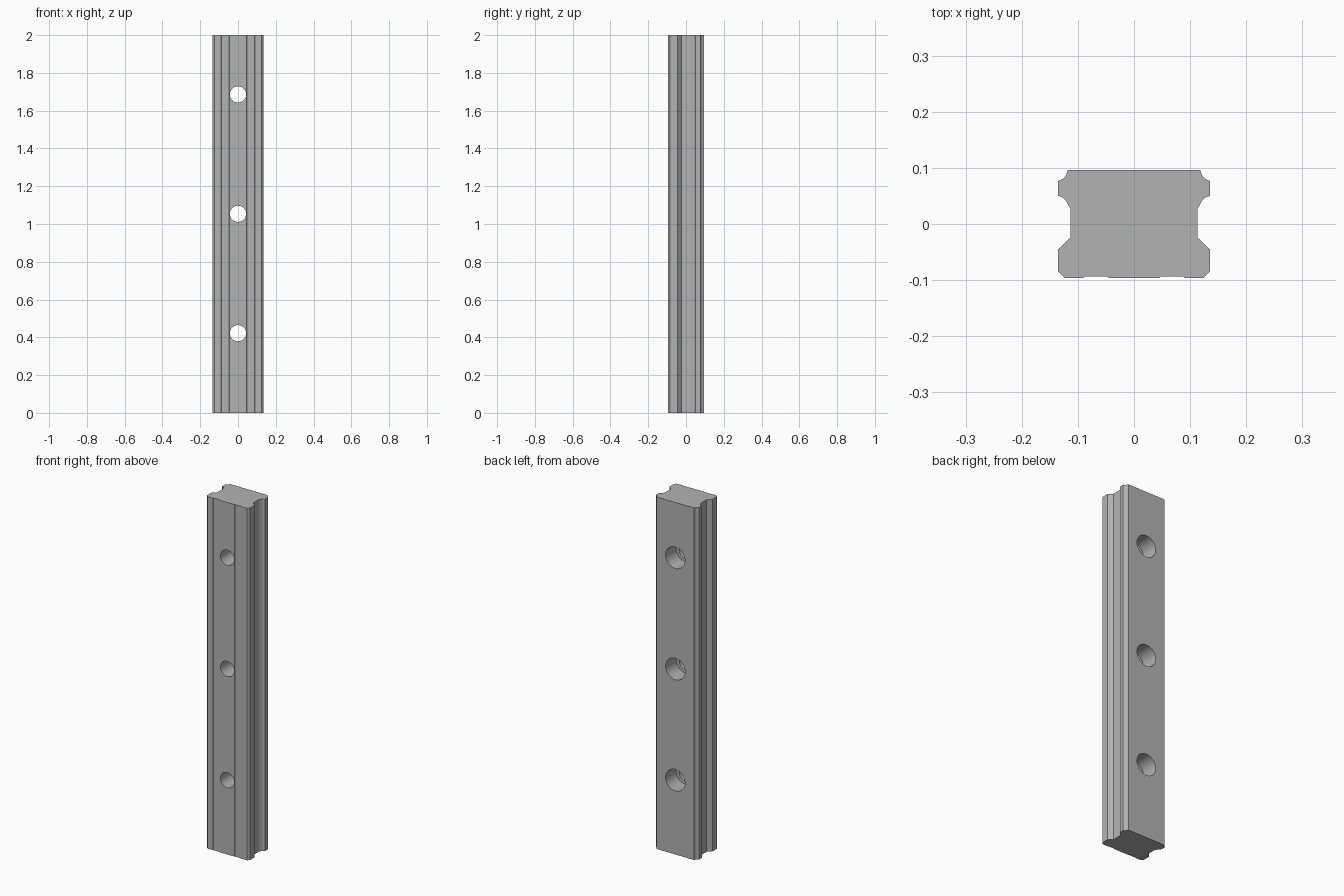
import bpy, bmesh, math

cube = bpy.data.objects.get("Cube")
if cube:
    bpy.data.objects.remove(cube, do_unlink=True)

LENGTH = 2.0
BACK = 0.096          # half depth of the rail

steel = bpy.data.materials.new("steel grey")
steel.use_nodes = True
grey = (0.45, 0.45, 0.45, 1)
steel.diffuse_color = grey
steel.node_tree.nodes["Principled BSDF"].inputs["Base Color"].default_value = grey


def arc(cx, cy, r, start, end, steps=6):
    """Points along an arc, angles in degrees."""
    angles = [math.radians(start + (end - start) * i / steps) for i in range(steps + 1)]
    return [(cx + r * math.cos(a), cy + r * math.sin(a)) for a in angles]


def new_object(name, bm):
    bmesh.ops.recalc_face_normals(bm, faces=bm.faces[:])
    mesh = bpy.data.meshes.new(name)
    bm.to_mesh(mesh)
    bm.free()
    mesh.materials.append(steel)
    obj = bpy.data.objects.new(name, mesh)
    bpy.context.collection.objects.link(obj)
    return obj


# Right half of the cross-section, from back to front
half = [(0.118, BACK)]
half += arc(0.138, 0.096, 0.019, 195, 260)          # upper ball groove
half += [(0.135, 0.077), (0.135, 0.050)]
half += arc(0.138, 0.029, 0.021, 100, 165)          # lower ball groove
half += [(0.113, 0.027), (0.113, -0.024), (0.135, -0.045),
         (0.135, -0.085), (0.124, -BACK), (0.090, -BACK),
         (0.088, -0.094), (0.047, -0.094), (0.045, -BACK)]
outline = half + [(-x, y) for x, y in reversed(half)]

# Rail body, extruded upward
bm = bmesh.new()
base = bm.faces.new([bm.verts.new((x, y, 0)) for x, y in outline])
top = bmesh.ops.extrude_face_region(bm, geom=[base])["geom"]
bmesh.ops.translate(bm, vec=(0, 0, LENGTH),
                    verts=[v for v in top if isinstance(v, bmesh.types.BMVert)])
rail = new_object("rail_body", bm)

# Stepped bolt holes, wide at the back
STEP = BACK - 0.095
hole_profile = [(0, -0.2), (0.043, -0.2), (0.043, STEP), (0.061, STEP), (0.061, 0.2), (0, 0.2)]
SIDES = 40
for i in range(3):
    z = 0.422 + 0.632 * i
    bm = bmesh.new()
    rings = []
    for r, y in hole_profile[1:-1]:
        turns = [2 * math.pi * k / SIDES for k in range(SIDES)]
        rings.append([bm.verts.new((r * math.cos(a), y, z + r * math.sin(a))) for a in turns])
    for lower, upper in zip(rings, rings[1:]):
        for k in range(SIDES):
            n = (k + 1) % SIDES
            bm.faces.new((lower[k], lower[n], upper[n], upper[k]))
    bm.faces.new(rings[0])
    bm.faces.new(rings[-1])
    cutter = new_object(f"hole_cutter_{i + 1}", bm)
    cut = rail.modifiers.new(f"bolt_hole_{i + 1}", 'BOOLEAN')
    cut.operation = 'DIFFERENCE'
    cut.solver = 'EXACT'
    cut.object = cutter

# Apply the cuts and remove the cutters
bpy.context.view_layer.objects.active = rail
rail.select_set(True)
for mod in list(rail.modifiers):
    cutter = mod.object
    bpy.ops.object.modifier_apply(modifier=mod.name)
    bpy.data.objects.remove(cutter, do_unlink=True)
bpy.ops.object.shade_smooth_by_angle(angle=math.radians(25))
